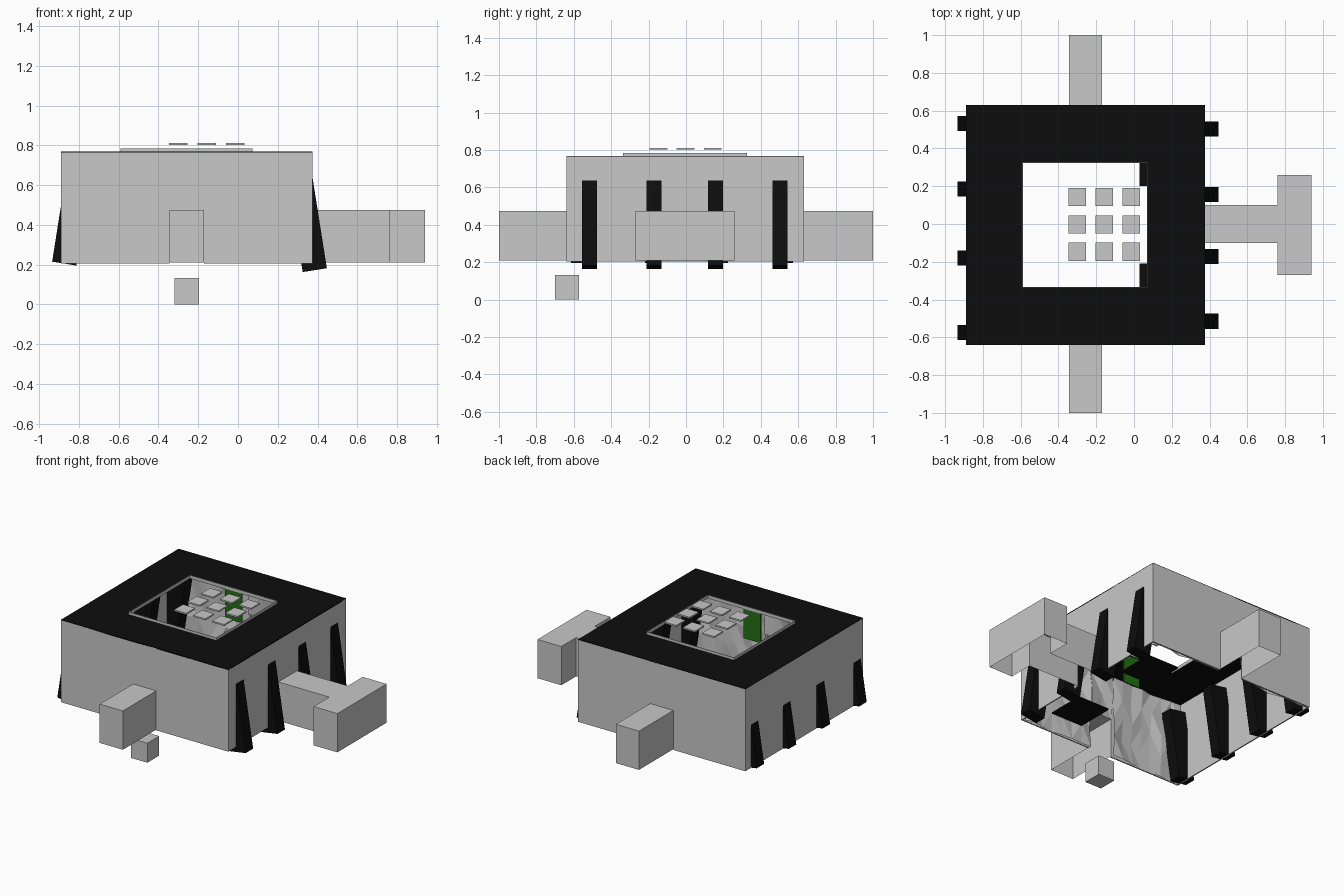
import bpy, bmesh, math, random
from mathutils import Vector, Matrix

random.seed(4)
cube = bpy.data.objects.get("Cube")
if cube:
    bpy.data.objects.remove(cube, do_unlink=True)


def material(name, rgb):
    m = bpy.data.materials.new(name)
    m.use_nodes = True
    m.diffuse_color = (*rgb, 1)
    m.node_tree.nodes["Principled BSDF"].inputs["Base Color"].default_value = (*rgb, 1)
    return m


GREY = material("light grey", (0.58, 0.58, 0.58))
BLACK = material("black", (0.004, 0.004, 0.004))
GREEN = material("dark green", (0.016, 0.16, 0.006))


def finish(name, bm, mat):
    mesh = bpy.data.meshes.new(name)
    bm.to_mesh(mesh)
    bm.free()
    mesh.materials.append(mat)
    obj = bpy.data.objects.new(name, mesh)
    bpy.context.collection.objects.link(obj)
    return obj


def box(name, mat, x, y, z, tilt=0):
    """Box from three (low, high) ranges, optionally tilted about y."""
    bm = bmesh.new()
    bmesh.ops.create_cube(bm, size=1)
    size = Vector((x[1] - x[0], y[1] - y[0], z[1] - z[0]))
    mid = Vector((x[0] + x[1], y[0] + y[1], z[0] + z[1])) / 2
    bm.transform(Matrix.Translation(mid) @ Matrix.Rotation(tilt, 4, "Y") @ Matrix.Diagonal(size).to_4x4())
    return finish(name, bm, mat)


def shell(name, outline, z0, z1):
    """Open-bottomed passage; the edge from last to first point stays open."""
    bm = bmesh.new()
    low = [bm.verts.new((x, y, z0)) for x, y in outline]
    top = [bm.verts.new((x, y, z1)) for x, y in outline]
    bm.faces.new(top)
    for i in range(len(outline) - 1):
        bm.faces.new((low[i], low[i + 1], top[i + 1], top[i]))
    return finish(name, bm, GREY)


def lining(name, x0, x1, z0, z1, y, inward):
    """Rough faceted inner face of a wall."""
    bm = bmesh.new()
    nx, nz = max(2, round((x1 - x0) / 0.08)), max(2, round((z1 - z0) / 0.14))
    rows = [[bm.verts.new((x0 + (x1 - x0) * i / nx,
                           y + inward * random.uniform(0, 0.03),
                           z0 + (z1 - z0) * j / nz))
             for i in range(nx + 1)] for j in range(nz + 1)]
    for j in range(nz):
        for i in range(nx):
            quad = [rows[j][i], rows[j][i + 1], rows[j + 1][i + 1], rows[j + 1][i]]
            bm.faces.new(quad if inward < 0 else quad[::-1])
    bmesh.ops.triangulate(bm, faces=bm.faces)
    return finish(name, bm, GREY)


# Main dimensions
X0, X1, Y0, Y1 = -0.89, 0.375, -0.64, 0.63
Z0, Z1 = 0.205, 0.765
DOOR_Z = 0.475
DOOR_X = (-0.345, -0.17)
T = 0.008

# Front and back walls with a doorway and rough inner faces
for side, y, inward in (("front", Y0, 1), ("back", Y1, -1)):
    pieces = (("right", X0, DOOR_X[0], Z0), ("left", DOOR_X[1], X1, Z0),
              ("top", DOOR_X[0], DOOR_X[1], DOOR_Z))
    ys = sorted((y, y + inward * T))
    for part, a, b, low in pieces:
        box(f"{side}_wall_{part}", GREY, (a, b), ys, (low, Z1))
        lining(f"{side}_lining_{part}", a, b, low, Z1, ys[1] if inward > 0 else ys[0], inward)

# Side walls, the left one with a doorway
box("right_wall", GREY, (X0, X0 + T), (Y0, Y1), (Z0, Z1))
box("left_wall_front", GREY, (X1 - T, X1), (Y0, -0.1), (Z0, Z1))
box("left_wall_back", GREY, (X1 - T, X1), (0.1, Y1), (Z0, Z1))
box("left_wall_top", GREY, (X1 - T, X1), (-0.1, 0.1), (DOOR_Z, Z1))

# Roof ring around the skylight
HX, HY = (-0.59, 0.07), (-0.335, 0.325)
RZ = (Z1 - 0.004, Z1 + 0.003)
box("roof_right", BLACK, (X0, HX[0]), (Y0, Y1), RZ)
box("roof_left", BLACK, (HX[1], X1), (Y0, Y1), RZ)
box("roof_front", BLACK, HX, (Y0, HY[0]), RZ)
box("roof_back", BLACK, HX, (HY[1], Y1), RZ)

# Thin skylight rim
RIM, E = (Z1 - 0.002, 0.785), 0.004
for i, x in enumerate(HX):
    box(f"skylight_rim_side_{i}", GREY, (x - E / 2, x + E / 2), HY, RIM)
for i, y in enumerate(HY):
    box(f"skylight_rim_end_{i}", GREY, HX, (y - E / 2, y + E / 2), RIM)

# Floating skylight panes
for i in range(3):
    for j in range(3):
        x, y = -0.3 + 0.143 * i, -0.147 + 0.145 * j
        box(f"skylight_pane_{i}_{j}", GREY, (x - 0.046, x + 0.046), (y - 0.048, y + 0.048), (0.802, 0.812))

# Green panels hanging below the skylight ends
for side, y in (("front", HY[0] - 0.006), ("back", HY[1] + 0.006)):
    box(f"{side}_hanging_panel", GREEN, (-0.328, -0.2), (y - 0.004, y + 0.004), (0.56, 0.76))

# Low black floor plates
for side, y in (("front", -0.34), ("back", 0.33)):
    box(f"{side}_floor_plate", BLACK, (0.03, 0.268), (y - 0.13, y + 0.13), (0.215, 0.225))

# Leaning buttresses through both side walls
rows = (("left", 0.35, 0.402, -1, (-0.515, -0.172, 0.157, 0.502)),
        ("right", -0.838, 0.435, 1, (-0.575, -0.18, 0.185, 0.532)))
for side, x, z, lean, ys in rows:
    for i, y in enumerate(ys):
        box(f"{side}_buttress_{i}", BLACK, (x - 0.0615, x + 0.0615), (y - 0.04, y + 0.04),
            (z - 0.2325, z + 0.2325), lean * math.radians(9))

# Passages leading outward
PZ = (0.21, DOOR_Z)
a, b = DOOR_X
shell("front_passage", [(a, Y0), (a, -1), (b, -1), (b, Y0)], *PZ)
shell("back_passage", [(b, Y1), (b, 1), (a, 1), (a, Y1)], *PZ)
shell("left_passage", [(X1, -0.1), (0.76, -0.1), (0.76, -0.27), (0.94, -0.27),
                       (0.94, 0.26), (0.76, 0.26), (0.76, 0.1), (X1, 0.1)], *PZ)

# Small block below the front passage
box("small_block", GREY, (-0.32, -0.195), (-0.7, -0.572), (0, 0.133))
